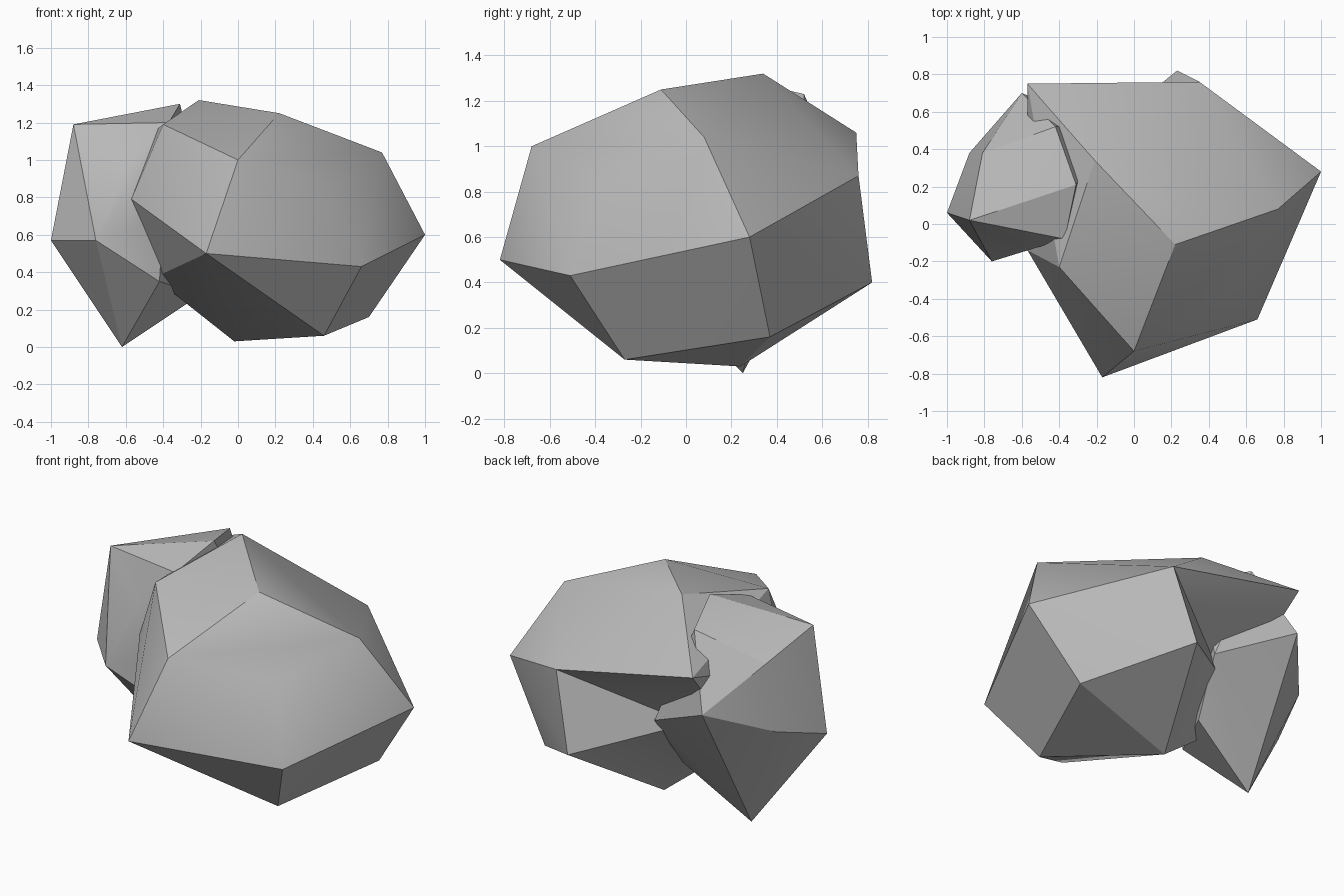
import bpy
import bmesh
import math
from mathutils import Vector

cube = bpy.data.objects.get("Cube")
if cube:
    bpy.data.objects.remove(cube, do_unlink=True)

stone = bpy.data.materials.new("stone_grey")
stone.use_nodes = True
colour = (0.5, 0.5, 0.5, 1.0)
stone.diffuse_color = colour
stone.node_tree.nodes["Principled BSDF"].inputs["Base Color"].default_value = colour


def press_dent(bm, rim, hollow):
    """Replace the faces inside a rim of corners with a fan around a sunken point."""
    def on_rim(vert):
        return any((vert.co - Vector(r)).length < 1e-4 for r in rim)

    inside = {f for f in bm.faces if all(on_rim(v) for v in f.verts)}
    border = [e for f in inside for e in f.edges
              if sum(g in inside for g in e.link_faces) == 1]
    bmesh.ops.delete(bm, geom=list(inside), context="FACES_KEEP_BOUNDARY")
    centre = bm.verts.new(hollow)
    for edge in border:
        bm.faces.new((*edge.verts, centre))
    spare = [e for e in bm.edges if not e.link_faces]
    bmesh.ops.delete(bm, geom=spare, context="EDGES")


def boulder(name, corners, dent=None):
    """Wrap a faceted stone around its corner points."""
    bm = bmesh.new()
    for corner in corners:
        bm.verts.new(corner)
    result = bmesh.ops.convex_hull(bm, input=bm.verts)
    loose = {v for v in result["geom_interior"] if isinstance(v, bmesh.types.BMVert)}
    bmesh.ops.delete(bm, geom=list(loose), context="VERTS")
    if dent:
        press_dent(bm, *dent)
    bmesh.ops.recalc_face_normals(bm, faces=bm.faces)
    mesh = bpy.data.meshes.new(name)
    bm.to_mesh(mesh)
    bm.free()
    mesh.materials.append(stone)
    obj = bpy.data.objects.new(name, mesh)
    bpy.context.collection.objects.link(obj)
    bpy.ops.object.select_all(action="DESELECT")
    obj.select_set(True)
    bpy.context.view_layer.objects.active = obj
    bpy.ops.object.shade_smooth_by_angle(angle=math.radians(24))
    return obj


# Large boulder: crown and waist corners, plus the rim of the dent at the back
rim = [
    (-0.57, 0.75, 1.06), (0.35, 0.76, 0.87), (0.23, 0.82, 0.40),
    (-0.02, 0.24, 0.03), (-0.45, 0.10, 0.37),
]
boulder("large_boulder", rim + [
    (0.22, -0.11, 1.25), (-0.21, 0.34, 1.32), (-0.40, -0.23, 1.19),
    (0.00, -0.68, 1.00), (0.77, 0.08, 1.04), (0.51, -0.36, 0.87),
    (-0.57, -0.14, 0.79), (1.00, 0.28, 0.60), (-0.17, -0.82, 0.50),
    (0.66, -0.51, 0.43), (0.46, -0.27, 0.06), (0.70, 0.37, 0.16),
], dent=(rim, (-0.30, 0.39, 0.57)))

# Small boulder leaning into the large one
boulder("small_boulder", [
    (-0.31, 0.21, 1.30), (-0.42, 0.52, 1.23), (-0.88, 0.02, 1.19),
    (-0.37, -0.08, 1.20), (-0.81, 0.38, 1.07), (-0.60, -0.12, 0.97),
    (-0.50, -0.12, 0.65), (-0.60, 0.70, 0.82), (-0.88, 0.38, 0.67),
    (-1.00, 0.06, 0.57), (-0.76, -0.20, 0.57), (-0.15, 0.52, 0.60),
    (-0.42, -0.08, 0.35), (-0.20, 0.32, 0.28), (-0.62, 0.25, 0.00),
])
